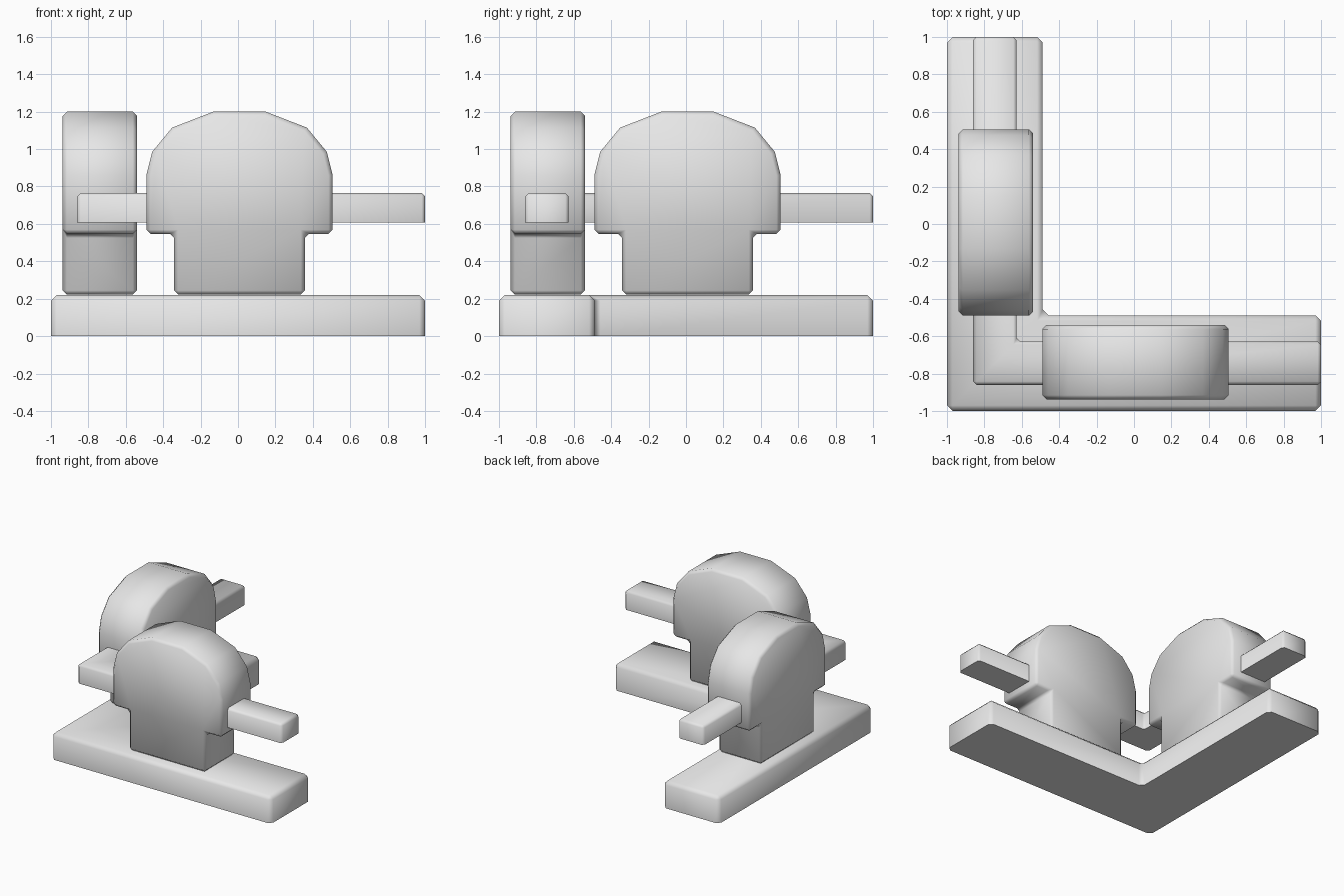
import bpy, bmesh, math
from mathutils import Vector

cube = bpy.data.objects.get("Cube")
if cube:
    bpy.data.objects.remove(cube, do_unlink=True)

stone = bpy.data.materials.new("plain_grey")
stone.use_nodes = True
GREY = (0.8, 0.8, 0.8, 1)
stone.diffuse_color = GREY
stone.node_tree.nodes["Principled BSDF"].inputs["Base Color"].default_value = GREY


def prism(name, profile, place, depth, bevel, sharp_bottom):
    """Extrude a closed profile, then chamfer its hard edges."""
    bm = bmesh.new()
    face = bm.faces.new([bm.verts.new(place(a, b)) for a, b in profile])
    ext = bmesh.ops.extrude_face_region(bm, geom=[face])
    moved = [v for v in ext["geom"] if isinstance(v, bmesh.types.BMVert)]
    bmesh.ops.translate(bm, verts=moved, vec=Vector(depth))
    bmesh.ops.recalc_face_normals(bm, faces=bm.faces)
    low = min(v.co.z for v in bm.verts) + 1e-4
    hard = [e for e in bm.edges if e.calc_face_angle() > math.radians(50)
            and not (sharp_bottom and all(v.co.z < low for v in e.verts))]
    bmesh.ops.bevel(bm, geom=hard, offset=bevel, segments=1,
                    profile=0.5, affect='EDGES', clamp_overlap=True)
    bmesh.ops.recalc_face_normals(bm, faces=bm.faces)
    mesh = bpy.data.meshes.new(name)
    bm.to_mesh(mesh)
    bm.free()
    mesh.materials.append(stone)
    obj = bpy.data.objects.new(name, mesh)
    bpy.context.collection.objects.link(obj)
    bpy.ops.object.select_all(action='DESELECT')
    obj.select_set(True)
    bpy.context.view_layer.objects.active = obj
    bpy.ops.object.shade_smooth_by_angle(angle=math.radians(50))


def corner_bar(name, outer, inner, z0, z1, bevel):
    """L-shaped bar running along the front and the right side."""
    profile = [(outer, outer), (1, outer), (1, inner),
               (inner, inner), (inner, 1), (outer, 1)]
    prism(name, profile, lambda a, b: (a, b, z0), (0, 0, z1 - z0), bevel, True)


corner_bar("base", -1, -0.488, 0, 0.22, 0.03)
corner_bar("rail", -0.86, -0.627, 0.608, 0.765, 0.018)

# Rounded head on a narrower stem
half = [(0.35, 0.222), (0.35, 0.547), (0.498, 0.547), (0.498, 0.86),
        (0.467, 0.985), (0.36, 1.115), (0.14, 1.2)]
outline = [(0.008 + a, z) for a, z in half] + [(0.008 - a, z) for a, z in reversed(half)]
NEAR, THICK = -0.937, 0.397
prism("front_block", outline, lambda a, z: (a, NEAR, z), (0, THICK, 0), 0.022, False)
prism("right_block", outline, lambda a, z: (NEAR, a, z), (THICK, 0, 0), 0.022, False)
